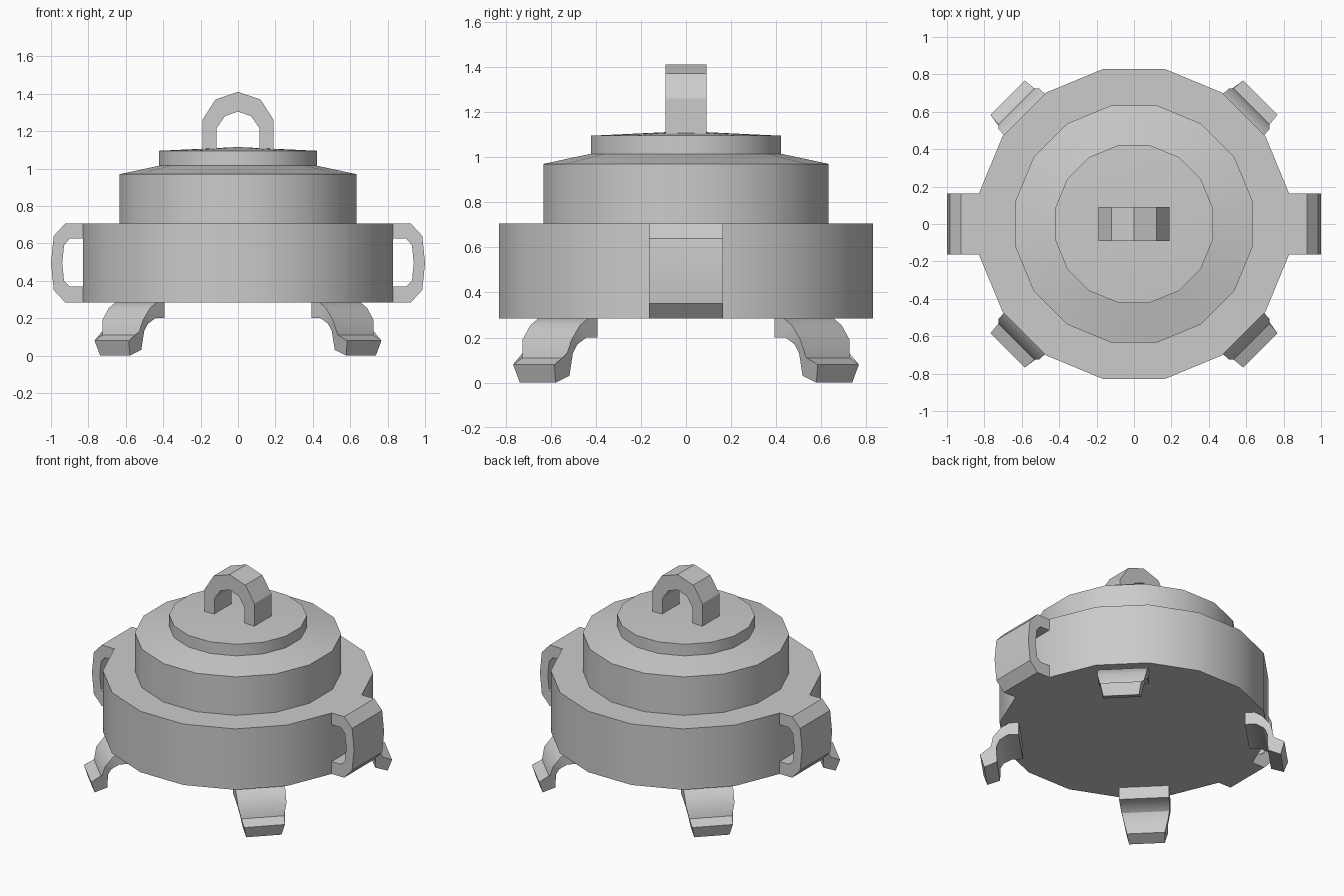
import bpy, bmesh, math
from mathutils import Matrix

if "Cube" in bpy.data.objects:
    bpy.data.objects.remove(bpy.data.objects["Cube"])

SIDES = 16


def finish(name, bm):
    bmesh.ops.remove_doubles(bm, verts=bm.verts, dist=1e-5)
    bmesh.ops.recalc_face_normals(bm, faces=bm.faces)
    mesh = bpy.data.meshes.new(name)
    bm.to_mesh(mesh)
    bm.free()
    obj = bpy.data.objects.new(name, mesh)
    bpy.context.collection.objects.link(obj)
    bpy.ops.object.select_all(action='DESELECT')
    obj.select_set(True)
    bpy.context.view_layer.objects.active = obj
    bpy.ops.object.shade_smooth_by_angle(angle=math.radians(32))
    return obj


def lathe(name, profile):
    # Turn an (r, z) profile into a 16-sided solid of revolution
    bm = bmesh.new()
    rings = []
    for r, z in profile:
        if r == 0:
            rings.append([bm.verts.new((0, 0, z))] * SIDES)
        else:
            angles = [(i + 0.5) * math.tau / SIDES for i in range(SIDES)]
            rings.append([bm.verts.new((r * math.cos(a), r * math.sin(a), z)) for a in angles])
    for lo, hi in zip(rings, rings[1:]):
        for i in range(SIDES):
            j = (i + 1) % SIDES
            bm.faces.new(dict.fromkeys((lo[i], lo[j], hi[j], hi[i])))
    return finish(name, bm)


def strap(name, outer, inner, half_width, angle=0):
    # Bent strip between two matching (r, z) outlines; half_width depends on z
    bm = bmesh.new()
    rows = []
    for (ro, zo), (ri, zi) in zip(outer, inner):
        wo, wi = half_width(zo), half_width(zi)
        rows.append([bm.verts.new(p) for p in
                     ((ro, -wo, zo), (ro, wo, zo), (ri, wi, zi), (ri, -wi, zi))])
    for a, b in zip(rows, rows[1:]):
        for i in range(4):
            j = (i + 1) % 4
            bm.faces.new((a[i], a[j], b[j], b[i]))
    bm.faces.new(rows[0])
    bm.faces.new(rows[-1])
    bm.transform(Matrix.Rotation(angle, 4, 'Z'))
    return finish(name, bm)


# Pot body and stepped lid
lathe("pot_body", [(0, 0.285), (0.845, 0.285), (0.845, 0.705), (0.645, 0.705)])
lathe("lid", [(0.645, 0.705), (0.645, 0.97), (0.43, 1.015),
              (0.43, 1.095), (0, 1.115)])

# Lid handle
strap("lid_handle",
      [(-0.19, 1.09), (-0.19, 1.26), (-0.12, 1.37), (0, 1.41),
       (0.12, 1.37), (0.19, 1.26), (0.19, 1.09)],
      [(-0.115, 1.09), (-0.115, 1.215), (-0.07, 1.28), (0, 1.305),
       (0.07, 1.28), (0.115, 1.215), (0.115, 1.09)],
      lambda z: 0.092)

# Side handles
for side, angle in (("right", 0), ("left", math.pi)):
    strap(side + "_handle",
          [(0.82, 0.705), (0.925, 0.705), (0.985, 0.64), (1.0, 0.495),
           (0.985, 0.35), (0.925, 0.285), (0.82, 0.285)],
          [(0.82, 0.625), (0.9, 0.625), (0.93, 0.59), (0.94, 0.495),
           (0.93, 0.4), (0.9, 0.37), (0.82, 0.37)],
          lambda z: 0.164, angle)

# Four bent legs with flared feet
for i, place in enumerate(("back_right", "back_left", "front_left", "front_right")):
    strap(place + "_leg",
          [(0.77, 0.285), (0.82, 0.255), (0.872, 0.19), (0.89, 0.11),
           (0.955, 0.08), (0.93, 0.0)],
          [(0.71, 0.285), (0.71, 0.2), (0.78, 0.2), (0.83, 0.17),
           (0.85, 0.13), (0.85, 0.03)],
          lambda z: 0.112 + 0.044 * min(z / 0.2, 1),
          math.pi / 4 + i * math.pi / 2)
